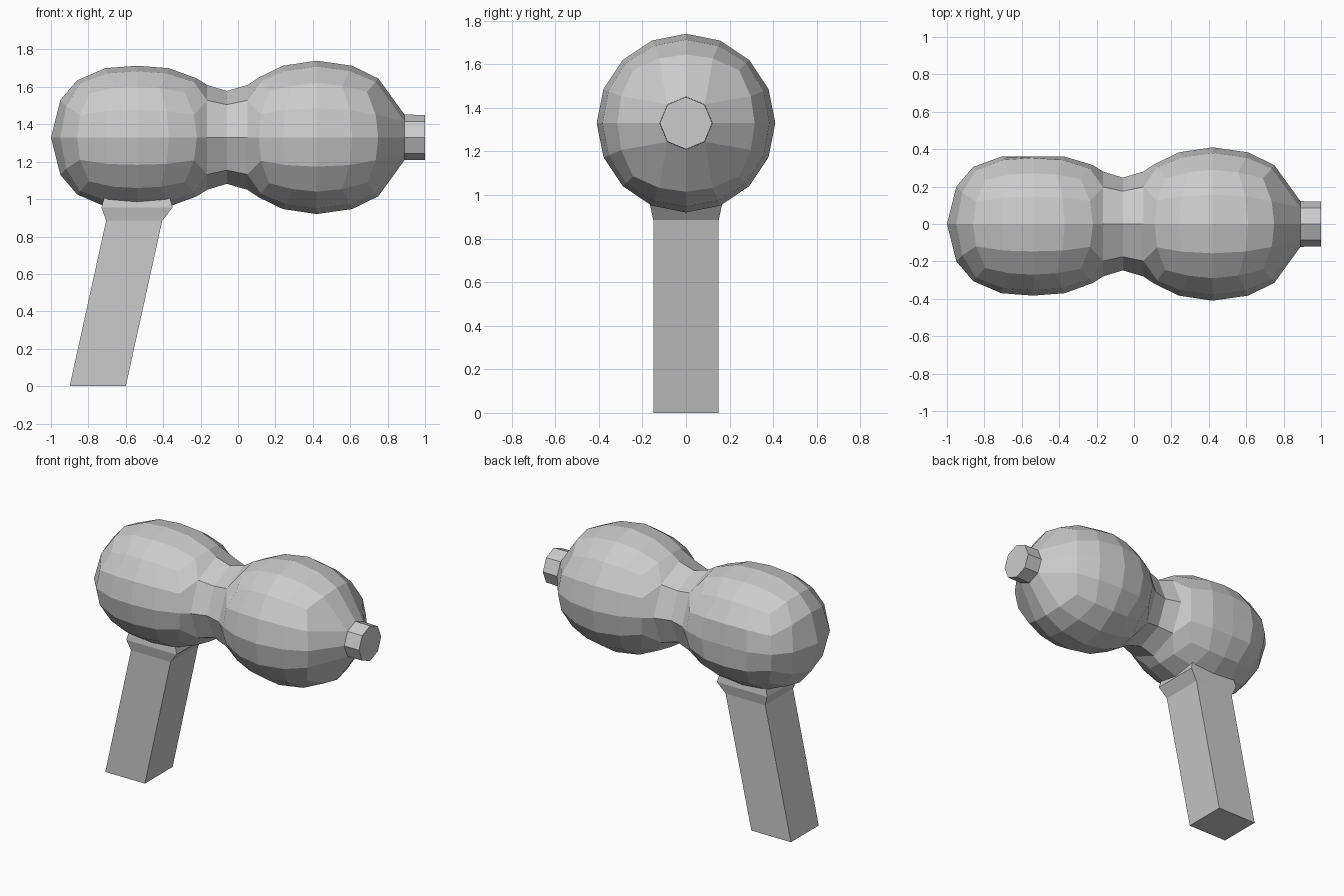
import bpy, bmesh, math
from mathutils import Vector

if "Cube" in bpy.data.objects:
    bpy.data.objects.remove(bpy.data.objects["Cube"])

AXIS_Z = 1.33


def finish(name, bm):
    bmesh.ops.recalc_face_normals(bm, faces=bm.faces)
    mesh = bpy.data.meshes.new(name)
    bm.to_mesh(mesh)
    bm.free()
    obj = bpy.data.objects.new(name, mesh)
    bpy.context.collection.objects.link(obj)
    return obj


def sample(profile, theta):
    t = theta / (math.pi / 8)
    i = min(int(t + 1e-6), len(profile) - 2)
    f = t - i
    return [a + (b - a) * f for a, b in zip(profile[i], profile[i + 1])]


def bulb(name, profile, outward, round_nozzle, back_limit):
    """Cube sphere reshaped by an (x, radius) profile, from the outer pole inwards."""
    bm = bmesh.new()
    bmesh.ops.create_cube(bm, size=2)
    bmesh.ops.subdivide_edges(bm, edges=bm.edges[:], cuts=3, use_grid_fill=True)

    # open the ends where the neck (and nozzle) attach
    def opening(f):
        c = f.calc_center_median()
        at_end = c.x * outward < -0.99 or (round_nozzle and c.x * outward > 0.99)
        return at_end and max(abs(c.y), abs(c.z)) < 0.5
    bmesh.ops.delete(bm, geom=[f for f in bm.faces if opening(f)], context='FACES')
    for v in bm.verts:
        c = v.co.copy()
        d = Vector([math.tan(k * math.pi / 4) for k in c]).normalized()
        theta = math.acos(max(-1, min(1, d.x * outward)))
        if abs(c.x) > 0.99 and abs(max(abs(c.y), abs(c.z)) - 0.5) < 0.01:
            if c.x * outward < 0:
                theta = math.pi * 7 / 8
            elif round_nozzle:
                theta = math.pi / 8
        x, r = sample(profile, theta)
        a = math.atan2(d.z, d.y)
        v.co = (x, min(r * math.cos(a), back_limit), AXIS_Z + r * math.sin(a))
    return finish(name, bm)


def loft(name, rings, cap_start, cap_end):
    bm = bmesh.new()
    loops = [[bm.verts.new(p) for p in ring] for ring in rings]
    n = len(loops[0])
    for a, b in zip(loops, loops[1:]):
        for i in range(n):
            j = (i + 1) % n
            bm.faces.new((a[i], a[j], b[j], b[i]))
    if cap_start:
        bm.faces.new(loops[0])
    if cap_end:
        bm.faces.new(loops[-1])
    return finish(name, bm)


def octagon(x, r):
    return [(x, r * math.cos(i * math.pi / 4), AXIS_Z + r * math.sin(i * math.pi / 4))
            for i in range(8)]


def rect(x0, x1, y, z):
    return [(x0, -y, z), (x1, -y, z), (x1, y, z), (x0, y, z)]


# Two rounded body halves
rear = [(-1.0, 0), (-.95, .20), (-.86, .305), (-.71, .37), (-.54, .383),
        (-.37, .37), (-.22, .315), (-.165, .28), (-.16, 0)]
front = [(.89, 0), (.89, .122), (.75, .315), (.61, .383), (.42, .41),
         (.24, .383), (.11, .32), (.05, .28), (.05, 0)]
bulb("rear_body", rear, -1, False, .36)
bulb("front_body", front, 1, True, 1)

# Pinched waist and nozzle
loft("waist", [octagon(-.165, .28), octagon(-.06, .248), octagon(.05, .28)], False, False)
loft("nozzle", [octagon(.89, .122), octagon(1.0, .12)], False, True)

# Slanted grip and its flared collar
loft("grip", [rect(-.90, -.60, .15, 0), rect(-.705, -.405, .15, .885)], True, False)
loft("grip_collar", [rect(-.705, -.405, .15, .885), rect(-.73, -.35, .165, .955),
                     rect(-.71, -.37, .155, 1.03)], False, False)
